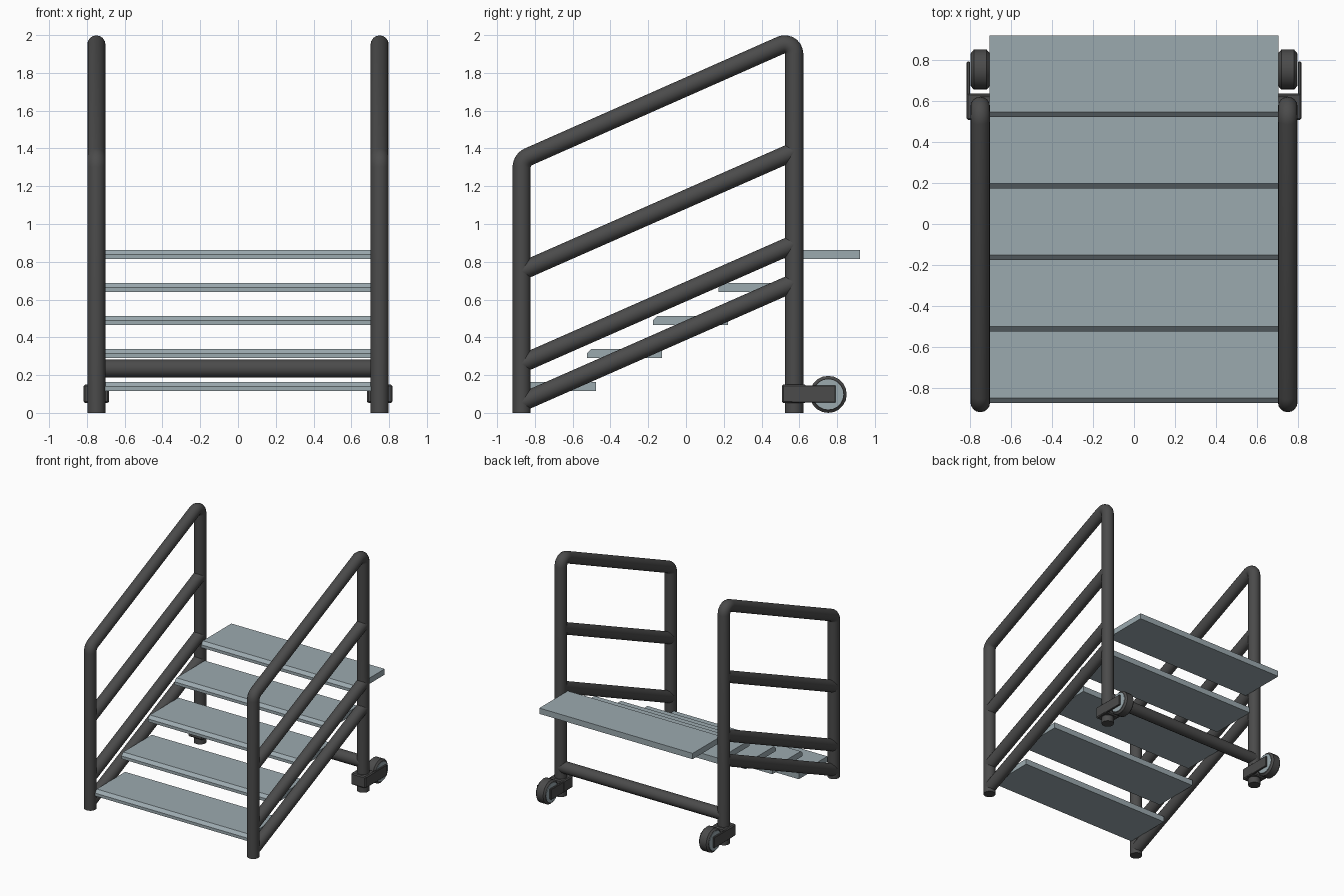
import bpy, bmesh, math
from mathutils import Vector, Matrix

if "Cube" in bpy.data.objects:
    bpy.data.objects.remove(bpy.data.objects["Cube"])


def material(name, col):
    m = bpy.data.materials.new(name)
    m.diffuse_color = (*col, 1)
    m.use_nodes = True
    m.node_tree.nodes["Principled BSDF"].inputs["Base Color"].default_value = m.diffuse_color
    return m


DARK = material("dark grey metal", (0.07, 0.07, 0.07))
PALE = material("pale blue grey", (0.33, 0.40, 0.43))
R = 0.048       # tube radius
PX = 0.75       # post x
YF, YB = -0.87, 0.573


def finish(bm, name, mat, smooth=True):
    bmesh.ops.recalc_face_normals(bm, faces=bm.faces)
    me = bpy.data.meshes.new(name)
    bm.to_mesh(me)
    bm.free()
    ob = bpy.data.objects.new(name, me)
    bpy.context.collection.objects.link(ob)
    me.materials.append(mat)
    if smooth:
        bpy.ops.object.select_all(action='DESELECT')
        bpy.context.view_layer.objects.active = ob
        ob.select_set(True)
        bpy.ops.object.shade_smooth_by_angle(angle=math.radians(35))
    return ob


def tube(name, pts, n, mat=DARK, sides=16):
    """Sweep a circle along a path lying in the plane with normal n."""
    pts = [Vector(p) for p in pts]
    n = Vector(n)
    bm = bmesh.new()
    rings = []
    for i, p in enumerate(pts):
        a, b = pts[max(i - 1, 0)], pts[min(i + 1, len(pts) - 1)]
        t = Vector()
        if p != a:
            t += (p - a).normalized()
        if p != b:
            t += (b - p).normalized()
        u = t.normalized().cross(n)
        rings.append([bm.verts.new(p + R * (math.cos(k) * n + math.sin(k) * u))
                      for k in (2 * math.pi * j / sides for j in range(sides))])
    for r0, r1 in zip(rings, rings[1:]):
        for j in range(sides):
            k = (j + 1) % sides
            bm.faces.new((r0[j], r0[k], r1[k], r1[j]))
    bm.faces.new(rings[0])
    bm.faces.new(rings[-1])
    return finish(bm, name, mat)


def fillet(a, v, b, rad, steps=7):
    """Arc points rounding the corner v between a and b."""
    a, v, b = Vector(a), Vector(v), Vector(b)
    d0, d1 = (a - v).normalized(), (b - v).normalized()
    half = d0.angle(d1) / 2
    c = v + (d0 + d1).normalized() * rad / math.sin(half)
    s = v + d0 * rad / math.tan(half) - c
    e = v + d1 * rad / math.tan(half) - c
    ang = s.angle(e)
    return [c + (s * math.sin((1 - k / steps) * ang) + e * math.sin(k / steps * ang))
            / math.sin(ang) for k in range(steps + 1)]


def box(name, x, y, z, mat, bevel):
    bm = bmesh.new()
    bmesh.ops.create_cube(bm, size=1)
    for v in bm.verts:
        v.co = [(lo + hi) / 2 + c * (hi - lo) for c, (lo, hi) in zip(v.co, (x, y, z))]
    bmesh.ops.bevel(bm, geom=bm.edges[:], offset=bevel, segments=1, affect='EDGES')
    return finish(bm, name, mat, False)


def lathe_x(name, profile, centre, mat, sides=20):
    """Closed solid of revolution about x from (x offset, radius) points."""
    bm = bmesh.new()
    rings = [[bm.verts.new((centre[0] + px, centre[1] + pr * math.cos(k), centre[2] + pr * math.sin(k)))
              for k in (2 * math.pi * j / sides for j in range(sides))] for px, pr in profile]
    for r0, r1 in zip(rings, rings[1:]):
        for j in range(sides):
            k = (j + 1) % sides
            bm.faces.new((r0[j], r0[k], r1[k], r1[j]))
    bm.faces.new(rings[0])
    bm.faces.new(rings[-1])
    return finish(bm, name, mat)


for s, side in ((-1, "left"), (1, "right")):
    x = s * PX
    # bent outer frame: two posts joined by the handrail
    f0, f1 = (x, YF, 0), (x, YF, 1.34)
    b1, b0 = (x, YB, 1.978), (x, YB, 0)
    tube(side + "_handrail_frame",
         [f0] + fillet(f0, f1, b1, 0.06) + fillet(f1, b1, b0, 0.05) + [b0], (1, 0, 0))
    # sloping rails
    for name, z in (("middle_rail", 0.75), ("lower_rail", 0.26), ("stringer", 0.055)):
        tube(f"{side}_{name}", [(x, YF, z), (x, YB, z + 0.635)], (1, 0, 0))
    # caster bracket: clamp block and two fork arms
    box(side + "_caster_clamp", (x - 0.067, x + 0.067), (0.507, 0.637), (0.053, 0.15), DARK, 0.008)
    for k in (-1, 1):
        c = x + k * 0.0575
        box(f"{side}_caster_arm", (c - 0.0085, c + 0.0085), (0.56, 0.792), (0.055, 0.145), DARK, 0.003)
    # caster wheel: tyre and pale hub
    w, r = 0.044, 0.098
    centre = (x, 0.753, 0.098)
    lathe_x(side + "_tyre", [(-w, r - 0.015), (-w + 0.013, r), (w - 0.013, r), (w, r - 0.015)], centre, DARK)
    lathe_x(side + "_wheel_hub", [(-w - 0.003, 0.08), (w + 0.003, 0.08)], centre, PALE)

# rear cross bar
tube("rear_cross_bar", [(-PX, YB, 0.235), (PX, YB, 0.235)], (0, 0, 1))

# treads with a chamfered nose
for i in range(5):
    y, z, d, h = -0.874 + 0.349 * i, 0.115 + 0.175 * i, 0.398, 0.048
    prof = [(y, z), (y + d, z), (y + d, z + h), (y + 0.024, z + h), (y, z + 0.024)]
    bm = bmesh.new()
    f = bm.faces.new([bm.verts.new((-0.705, *p)) for p in prof])
    ext = bmesh.ops.extrude_face_region(bm, geom=[f])
    bmesh.ops.translate(bm, vec=(1.41, 0, 0),
                        verts=[g for g in ext["geom"] if isinstance(g, bmesh.types.BMVert)])
    if not any(abs(fc.calc_center_median().x + 0.705) < 1e-4 for fc in bm.faces):
        bm.faces.new([v for v in bm.verts if v.co.x < 0][:5])
    finish(bm, f"tread_{i + 1}", PALE, False)
